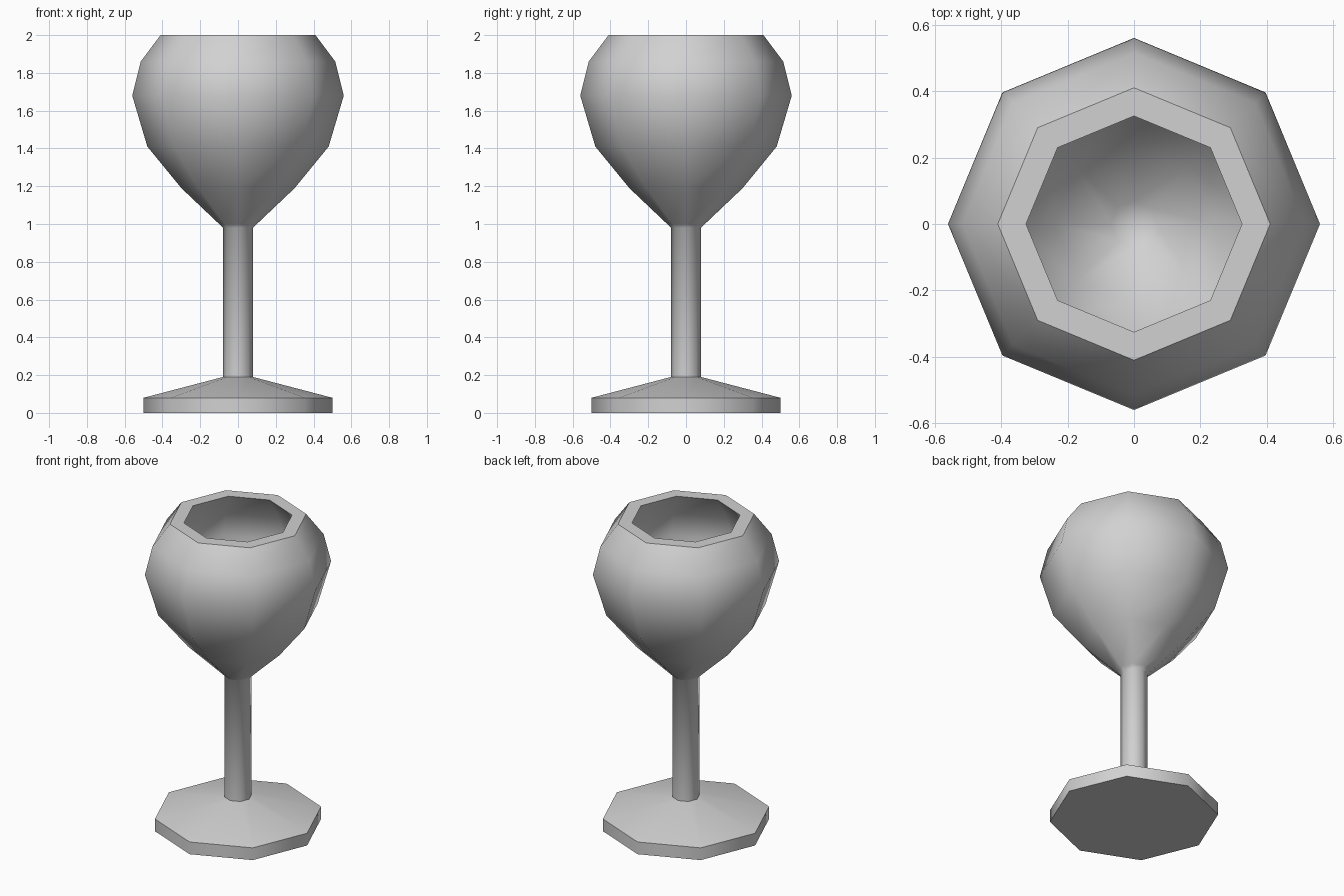
import bpy, bmesh, math

cube = bpy.data.objects.get("Cube")
if cube:
    bpy.data.objects.remove(cube, do_unlink=True)

grey = bpy.data.materials.new("plain grey")
grey.use_nodes = True
grey.diffuse_color = (0.64, 0.64, 0.64, 1)
grey.node_tree.nodes["Principled BSDF"].inputs["Base Color"].default_value = grey.diffuse_color

SIDES = 8


def lathe(name, profile):
    """Spin (radius, height) points into an eight-sided part with soft facets."""
    bm = bmesh.new()
    verts = [bm.verts.new((r, 0, z)) for r, z in profile]
    edges = [bm.edges.new(pair) for pair in zip(verts, verts[1:])]
    bmesh.ops.spin(bm, geom=verts + edges, cent=(0, 0, 0), axis=(0, 0, 1),
                   angle=math.tau, steps=SIDES, use_duplicate=False)
    bmesh.ops.remove_doubles(bm, verts=bm.verts, dist=0.0005)
    bmesh.ops.recalc_face_normals(bm, faces=bm.faces)
    mesh = bpy.data.meshes.new(name)
    bm.to_mesh(mesh)
    bm.free()
    mesh.materials.append(grey)
    obj = bpy.data.objects.new(name, mesh)
    bpy.context.collection.objects.link(obj)
    bpy.ops.object.select_all(action='DESELECT')
    obj.select_set(True)
    bpy.context.view_layer.objects.active = obj
    bpy.ops.object.shade_smooth_by_angle(angle=math.radians(55))
    return obj


# Octagonal foot: flat underside, upright rim, shallow cone
lathe("foot", [(0, 0), (0.5, 0), (0.5, 0.08), (0.08, 0.19), (0, 0.19)])

# Stem flowing into the bowl, over the flat rim and down the inner wall
outside = [(0, 0.18), (0.08, 0.18), (0.08, 0.98), (0.1, 1.0), (0.3, 1.19),
           (0.48, 1.41), (0.56, 1.68), (0.515, 1.86), (0.41, 2.0)]
inside = [(0.325, 2.0), (0.43, 1.84), (0.475, 1.68), (0.4, 1.45),
          (0.24, 1.25), (0.07, 1.09), (0, 1.08)]
lathe("stem_and_bowl", outside + inside)
